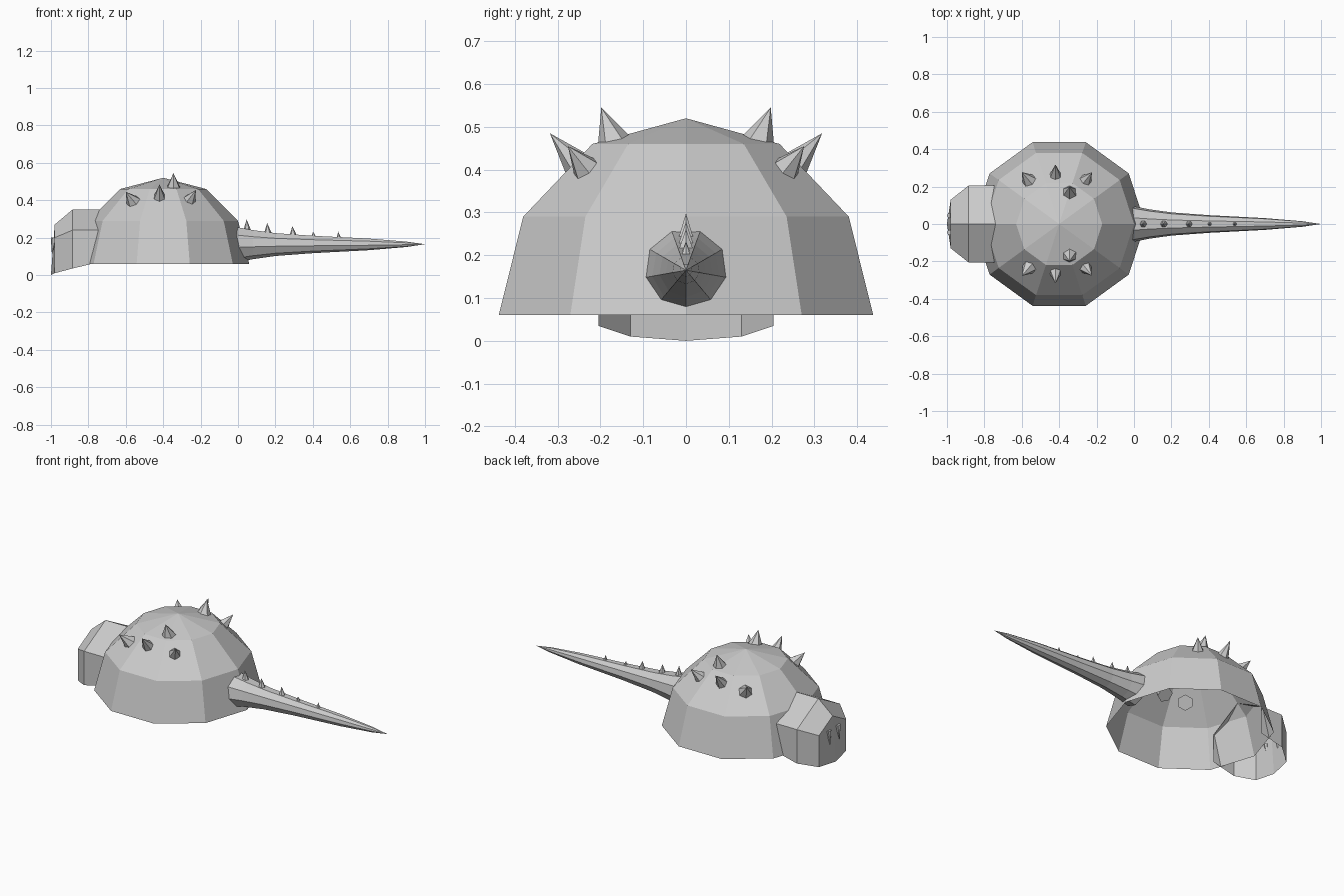
import bpy, bmesh, math
from mathutils import Vector

cube = bpy.data.objects.get("Cube")
if cube:
    bpy.data.objects.remove(cube, do_unlink=True)

grey = bpy.data.materials.new("plain grey")
grey.use_nodes = True
colour = (0.6, 0.6, 0.6, 1)
grey.diffuse_color = colour
grey.node_tree.nodes["Principled BSDF"].inputs["Base Color"].default_value = colour


def finish(name, bm):
    """Turn a bmesh into a flat-shaded object."""
    bmesh.ops.recalc_face_normals(bm, faces=bm.faces)
    mesh = bpy.data.meshes.new(name)
    bm.to_mesh(mesh)
    bm.free()
    mesh.materials.append(grey)
    obj = bpy.data.objects.new(name, mesh)
    bpy.context.collection.objects.link(obj)
    return obj


def loft(bm, rings, closed=True):
    """Skin successive rings of points; returns the vertex rings."""
    rows = [[bm.verts.new(p) for p in ring] for ring in rings]
    for a, b in zip(rows, rows[1:]):
        n = len(a)
        for i in range(n if closed else n - 1):
            j = (i + 1) % n
            bm.faces.new((a[i], a[j], b[j], b[i]))
    return rows


def cone(name, base, tip, radius, sides=6):
    """Spike from a base centre to a tip."""
    base, tip = Vector(base), Vector(tip)
    axis = tip - base
    bm = bmesh.new()
    bmesh.ops.create_cone(bm, cap_ends=True, segments=sides, radius1=radius,
                          radius2=0, depth=axis.length)
    turn = axis.to_track_quat('Z', 'Y').to_matrix().to_4x4()
    bmesh.ops.transform(bm, matrix=turn, verts=bm.verts)
    bmesh.ops.translate(bm, vec=(base + tip) / 2, verts=bm.verts)
    return finish(name, bm)


# Ten-sided domed shell, open underneath
SHELL_X = -0.40
bm = bmesh.new()
rows = loft(bm, [[(SHELL_X + r * math.cos(k * math.tau / 10),
                   r * math.sin(k * math.tau / 10), z) for k in range(10)]
                 for r, z in ((0.46, 0.06), (0.40, 0.29), (0.23, 0.46))])
apex = bm.verts.new((SHELL_X, 0, 0.52))
top = rows[-1]
for k in range(10):
    bm.faces.new((top[k], top[(k + 1) % 10], apex))
finish("shell", bm)

# Ridged hood of the head, open at the back and underneath
bm = bmesh.new()
sections = ((-0.74, 0.205, 0.07, 0.24, 0.35),
            (-0.885, 0.205, 0.035, 0.24, 0.35),
            (-0.98, 0.13, 0.01, 0.20, 0.27))
rows = loft(bm, [[(x, -w, low), (x, -w, side), (x, 0, ridge), (x, w, side), (x, w, low)]
                 for x, w, low, side, ridge in sections], closed=False)
front = rows[-1]
chin = bm.verts.new((-1.0, 0, 0.0))
bm.faces.new((front[0], front[1], front[2], chin))
bm.faces.new((chin, front[2], front[3], front[4]))
finish("head", bm)

# Tapering nine-sided tail
TAIL_Z = 0.165
bm = bmesh.new()
angles = [math.radians(-90 + 40 * k) for k in range(9)]
rows = loft(bm, [[(x, r * math.cos(a), TAIL_Z + r * math.sin(a)) for a in angles]
                 for x, r in ((-0.01, 0.098), (0.08, 0.08), (0.2, 0.063),
                              (0.4, 0.048), (0.7, 0.032), (0.9, 0.015))])
bm.faces.new(rows[0])
tip = bm.verts.new((1.0, 0, TAIL_Z))
last = rows[-1]
for k in range(9):
    bm.faces.new((last[k], last[(k + 1) % 9], tip))
finish("tail", bm)

# Spikes and eyes in mirrored pairs
shell_spikes = (((-0.555, 0.225, 0.385), (-0.60, 0.278, 0.445)),
                ((-0.42, 0.235, 0.39), (-0.42, 0.318, 0.485)),
                ((-0.27, 0.22, 0.385), (-0.225, 0.276, 0.455)),
                ((-0.345, 0.165, 0.455), (-0.345, 0.198, 0.545)))
for side, label in ((1, "back"), (-1, "front")):
    for i, (base, end) in enumerate(shell_spikes, 1):
        cone(f"shell_spike_{label}_{i}", (base[0], side * base[1], base[2]),
             (end[0], side * end[1], end[2]), 0.045)
    cone(f"eye_{label}", (-0.985, side * 0.045, 0.20),
         (-0.995, side * 0.045, 0.11), 0.016)

# Row of small spikes along the tail
for i, (x, base_z, tip_z, radius) in enumerate(((0.05, 0.22, 0.298, 0.027),
                                                (0.16, 0.21, 0.278, 0.026),
                                                (0.295, 0.20, 0.262, 0.024),
                                                (0.405, 0.195, 0.233, 0.017),
                                                (0.54, 0.185, 0.232, 0.017)), 1):
    cone(f"tail_spike_{i}", (x, 0, base_z), (x - 0.004, 0, tip_z), radius)
